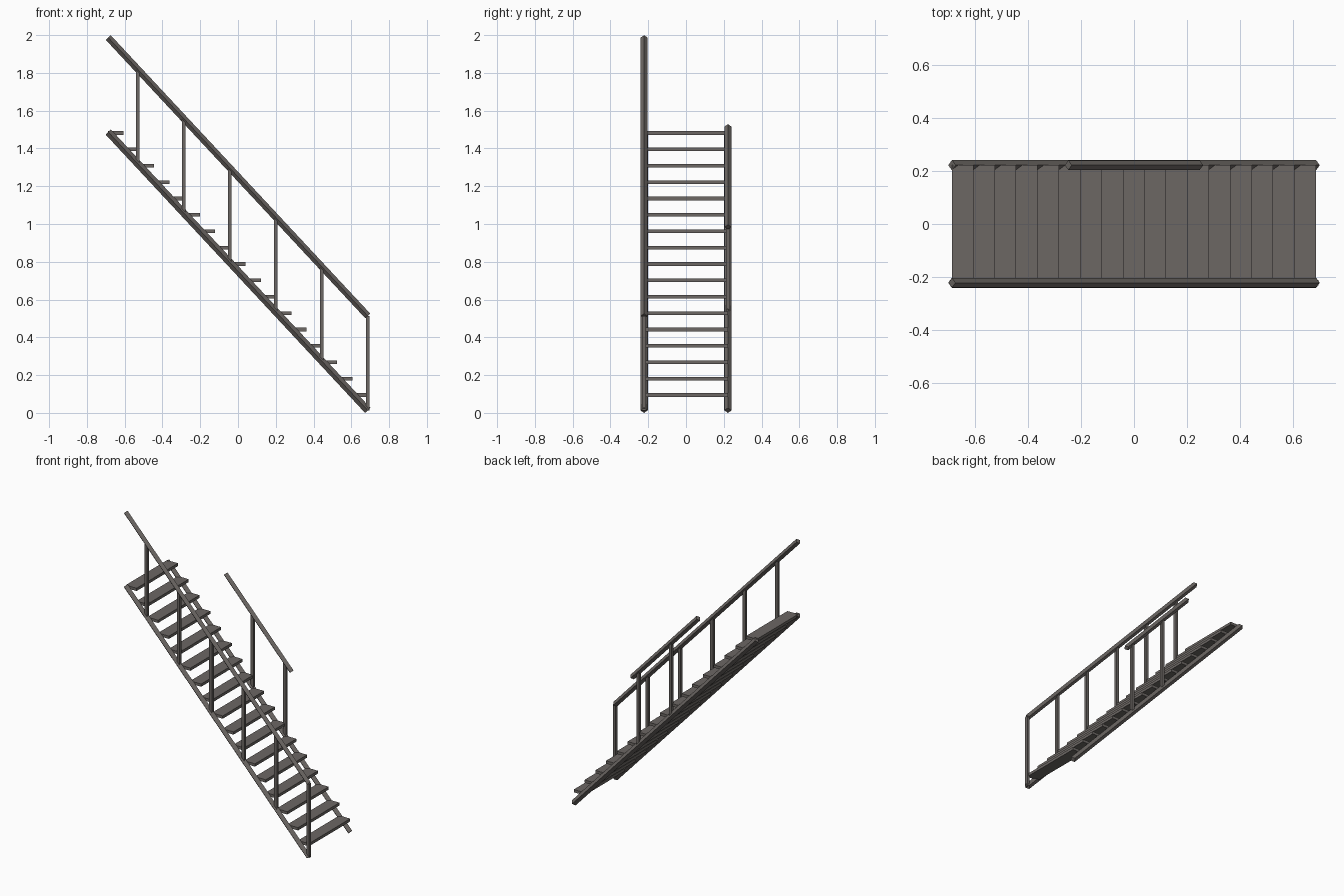
import bpy
from mathutils import Vector, Matrix

cube = bpy.data.objects.get("Cube")
if cube:
    bpy.data.objects.remove(cube, do_unlink=True)

steel = bpy.data.materials.new("dark_warm_grey")
steel.use_nodes = True
colour = (0.15, 0.136, 0.127, 1)
steel.diffuse_color = colour
steel.node_tree.nodes["Principled BSDF"].inputs["Base Color"].default_value = colour

HALF_LEN = 0.687      # half the run of the flight
SIDE = 0.222          # distance of each stringer from the middle
RUN = 2 * HALF_LEN / 17
SLOPE = 1.0726
BAR_R = 0.0195
RAIL_RISE = 0.5


def line_z(x):
    """Height of the stringer centre line at x."""
    return 0.0133 + (HALF_LEN - x) * SLOPE


def finish(obj, name):
    obj.name = obj.data.name = name
    obj.data.materials.append(steel)


def box(name, lo, hi):
    lo, hi = Vector(lo), Vector(hi)
    bpy.ops.mesh.primitive_cube_add(size=1, location=(lo + hi) / 2)
    obj = bpy.context.object
    obj.data.transform(Matrix.Diagonal((*(hi - lo), 1)))
    finish(obj, name)


def sloped_bar(name, x0, x1, y, rise, radius):
    """Square bar set on its edge, following the slope of the flight."""
    a = Vector((x0, y, line_z(x0) + rise))
    b = Vector((x1, y, line_z(x1) + rise))
    d = b - a
    bpy.ops.mesh.primitive_cylinder_add(vertices=4, radius=radius, depth=d.length)
    obj = bpy.context.object
    along = d.normalized()
    side = Vector((0, 1, 0))
    turn = Matrix((side.cross(along), side, along)).transposed().to_4x4()
    obj.data.transform(turn)
    obj.location = (a + b) / 2
    finish(obj, name)


# Stringers
sloped_bar("front_stringer", -HALF_LEN, HALF_LEN, -SIDE, 0, BAR_R)
sloped_bar("back_stringer", -HALF_LEN, HALF_LEN, SIDE, 0, BAR_R)

# Treads
for i in range(17):
    x = -HALF_LEN + i * RUN
    top = line_z(x) + 0.004
    box(f"tread_{i + 1}", (x, -SIDE, top - 0.019), (x + RUN, SIDE, top))

# Handrails: full length at the front, short at the back
sloped_bar("front_handrail", -HALF_LEN, HALF_LEN, -SIDE, RAIL_RISE, 0.018)
sloped_bar("back_handrail", -0.248, 0.248, SIDE, RAIL_RISE, 0.018)

# Posts, one every third tread
POST = 0.01
for side_name, y, steps in (("front", -SIDE, range(6)), ("back", SIDE, (2, 3))):
    for k in steps:
        x = HALF_LEN - 3 * RUN * k - 0.001 * k
        z = line_z(x)
        box(f"{side_name}_post_{k + 1}", (x - POST, y - POST, z),
            (x + POST, y + POST, z + RAIL_RISE))
